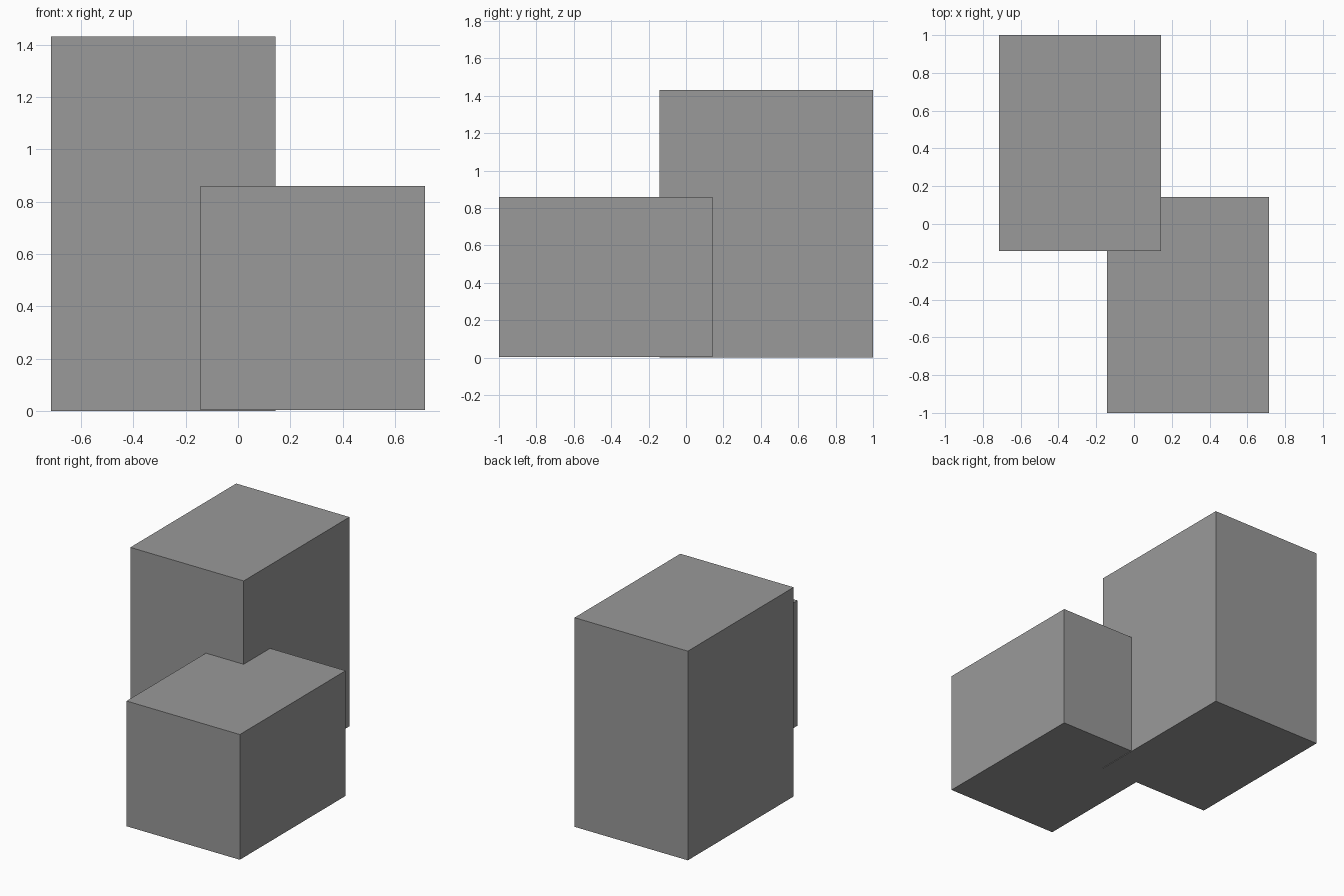
import bpy

if "Cube" in bpy.data.objects:
    bpy.data.objects.remove(bpy.data.objects["Cube"])

# Shared plain grey
grey = bpy.data.materials.new("plain grey")
grey.diffuse_color = (0.32, 0.32, 0.32, 1)
grey.use_nodes = True
grey.node_tree.nodes["Principled BSDF"].inputs["Base Color"].default_value = grey.diffuse_color


def block(name, low, high):
    """Box spanning two opposite corners."""
    centre = [(a + b) / 2 for a, b in zip(low, high)]
    bpy.ops.mesh.primitive_cube_add(size=1, location=centre)
    obj = bpy.context.object
    obj.name = name
    obj.scale = [b - a for a, b in zip(low, high)]
    bpy.ops.object.transform_apply(location=False, rotation=False, scale=True)
    obj.data.materials.append(grey)
    return obj


# Tall block at the back left
block("tall_block", (-0.714, -0.143, 0), (0.143, 1, 1.43))
# Low block at the front right, overlapping the tall one at its corner
block("low_block", (-0.143, -1, 0.004), (0.714, 0.143, 0.86))
